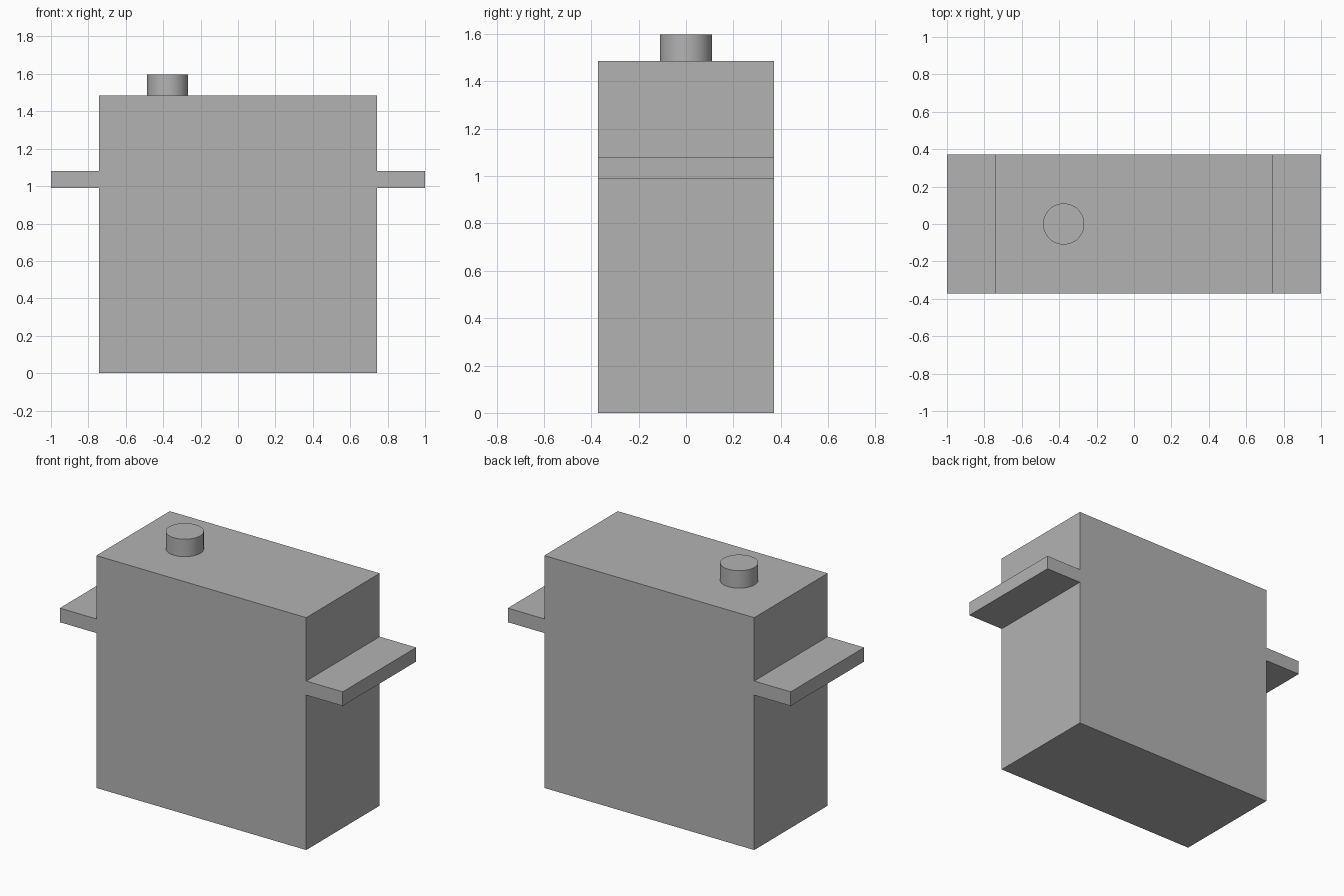
import bpy
import math

cube = bpy.data.objects.get("Cube")
if cube:
    bpy.data.objects.remove(cube, do_unlink=True)

# Single neutral grey
grey = bpy.data.materials.new("neutral_grey")
grey.use_nodes = True
colour = (0.45, 0.45, 0.45, 1)
grey.diffuse_color = colour
grey.node_tree.nodes["Principled BSDF"].inputs["Base Color"].default_value = colour

HALF_W, HALF_D, HEIGHT = 0.742, 0.371, 1.485


def finish(name):
    obj = bpy.context.object
    obj.name = obj.data.name = name
    obj.data.materials.append(grey)
    return obj


def box(name, x0, x1, z0, z1):
    """Box of the full case depth between the given x and z limits."""
    bpy.ops.mesh.primitive_cube_add(size=1, location=((x0 + x1) / 2, 0, (z0 + z1) / 2))
    obj = finish(name)
    obj.scale = (x1 - x0, 2 * HALF_D, z1 - z0)
    bpy.ops.object.transform_apply(location=False, rotation=False, scale=True)


# Case
box("case", -HALF_W, HALF_W, 0, HEIGHT)

# Mounting tabs on both sides
box("left_mounting_tab", HALF_W, 1, 0.99, 1.08)
box("right_mounting_tab", -1, -HALF_W, 0.99, 1.08)

# Output shaft, off centre on the top
SHAFT_TOP = 1.597
bpy.ops.mesh.primitive_cylinder_add(
    vertices=64, radius=0.11, depth=SHAFT_TOP - HEIGHT,
    location=(-0.376, 0, (SHAFT_TOP + HEIGHT) / 2))
finish("output_shaft")
bpy.ops.object.shade_smooth_by_angle(angle=math.radians(30))
